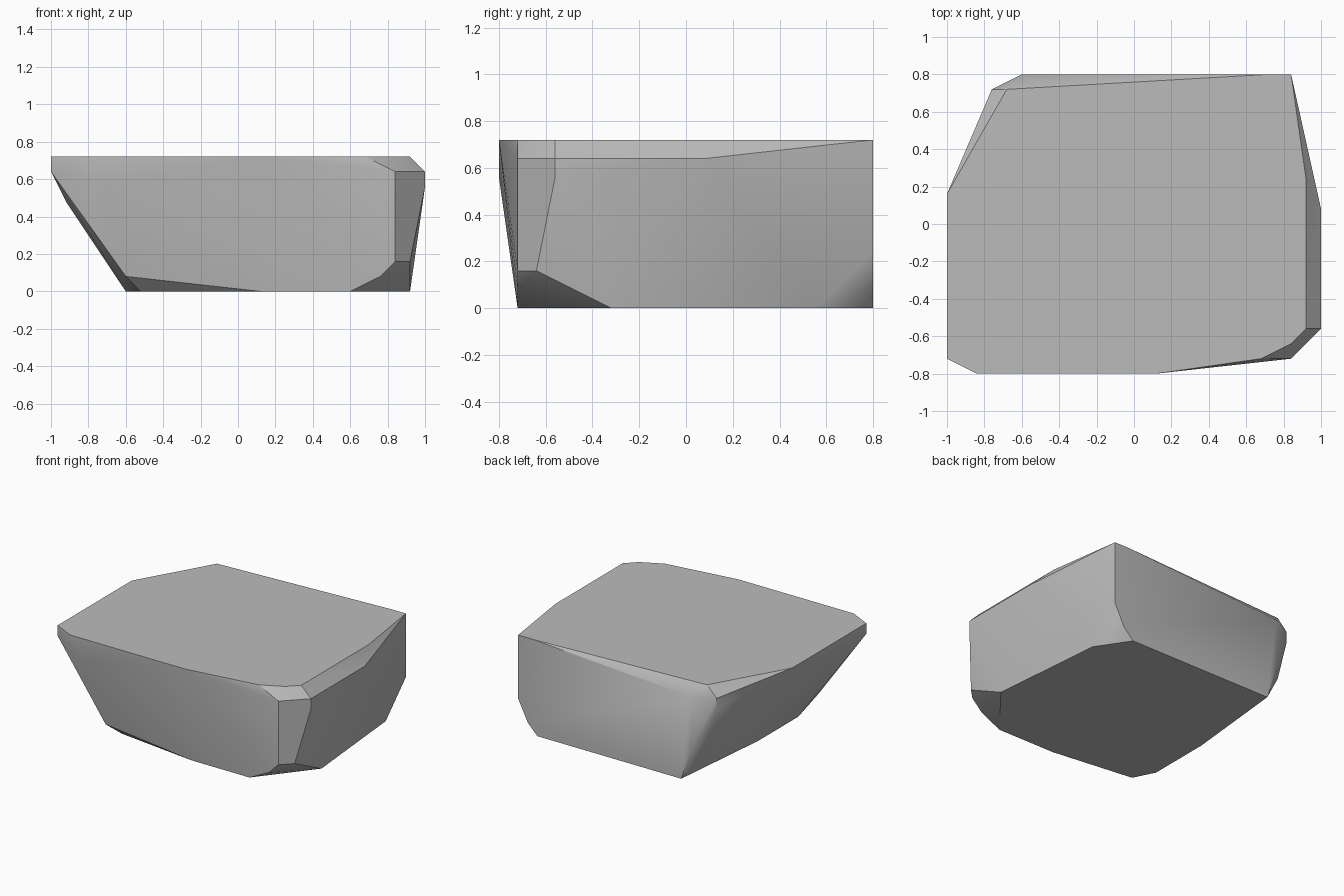
import bpy
import bmesh
import math

# Remove the default cube only
cube = bpy.data.objects.get("Cube")
if cube:
    bpy.data.objects.remove(cube, do_unlink=True)

UNIT = 0.04  # carving step: every corner of the stone sits on this grid

# Corner outlines of the stone, by height (in carving steps)
top_outline = [(-25, 4), (-17, 18), (18, 20), (21, 20), (23, 6), (23, -14),
               (21, -16), (17, -18), (3, -20), (-21, -20), (-25, -18)]
shoulder = [(-25, -18), (-21, -20), (21, -18), (25, -14), (25, 2),
            (-19, 18), (-15, 20)]
under_shoulder = [(25, -14), (-19, 18), (-19, -20)]
left_bulge = [(-23, -10)]
back_waist = [(21, 20), (-15, 20), (-17, 18)]
corner_chip = [(21, -18), (23, -16)]
foot_chips = [(19, 20), (19, -18), (-15, -18)]
base_outline = [(17, 20), (-13, 20), (-15, 0), (-15, -12), (-13, -16),
                (3, -18), (15, -18), (23, -8), (21, 14)]
layers = {18: top_outline, 16: shoulder, 14: under_shoulder, 12: left_bulge,
          6: back_waist, 4: corner_chip, 2: foot_chips, 0: base_outline}


def make_material(name, color):
    """Plain flat colour, for viewport and render."""
    mat = bpy.data.materials.new(name)
    mat.use_nodes = True
    mat.diffuse_color = color
    mat.node_tree.nodes["Principled BSDF"].inputs["Base Color"].default_value = color
    return mat


def make_hull(name, outlines, material):
    """Wrap stacked outlines in a convex chipped skin."""
    bm = bmesh.new()
    for height, outline in outlines.items():
        for x, y in outline:
            bm.verts.new((x * UNIT, y * UNIT, height * UNIT))
    hull = bmesh.ops.convex_hull(bm, input=bm.verts)
    inside = [v for v in hull["geom_interior"] if isinstance(v, bmesh.types.BMVert)]
    bmesh.ops.delete(bm, geom=inside, context='VERTS')
    # Merge triangles that lie in the same plane
    bmesh.ops.dissolve_limit(bm, angle_limit=math.radians(1),
                             verts=bm.verts, edges=bm.edges)
    bmesh.ops.recalc_face_normals(bm, faces=bm.faces)
    mesh = bpy.data.meshes.new(name)
    bm.to_mesh(mesh)
    bm.free()
    mesh.materials.append(material)
    obj = bpy.data.objects.new(name, mesh)
    bpy.context.collection.objects.link(obj)
    return obj


# Stone body, soft over shallow facets and crisp on the chipped edges
stone_gray = make_material("stone_gray", (0.5, 0.5, 0.5, 1))
stone = make_hull("stone_block", layers, stone_gray)
bpy.ops.object.select_all(action='DESELECT')
stone.select_set(True)
bpy.context.view_layer.objects.active = stone
bpy.ops.object.shade_smooth_by_angle(angle=math.radians(30))
